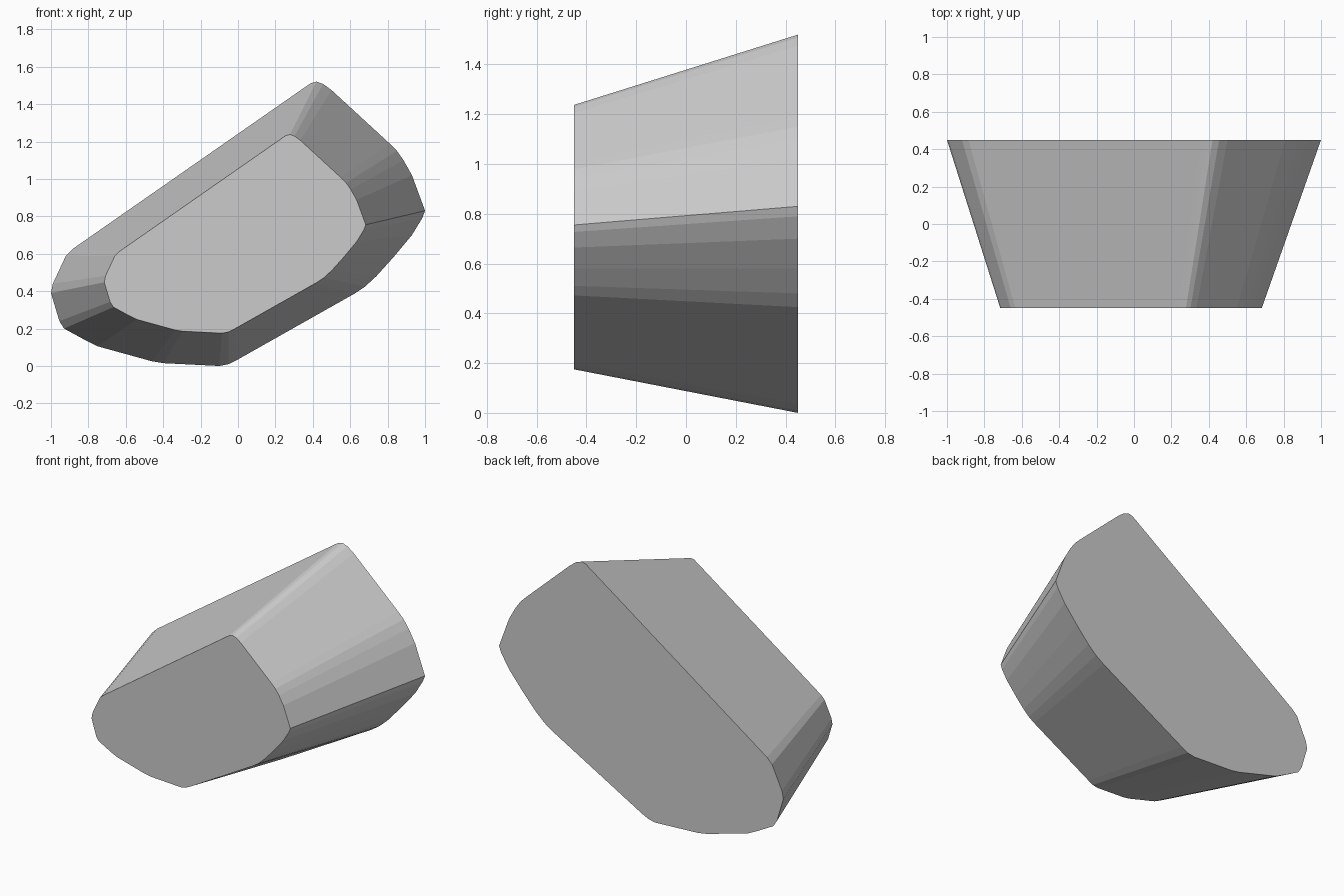
import bpy, bmesh

if "Cube" in bpy.data.objects:
    bpy.data.objects.remove(bpy.data.objects["Cube"])

# Outline of the large rear face (x, z), clockwise seen from the front
OUTLINE = [(-0.92, 0.59), (-0.885, 0.625), (0.36, 1.492), (0.39, 1.512), (0.42, 1.52),
           (0.455, 1.508), (0.50, 1.475), (0.81, 1.19), (0.85, 1.15), (0.885, 1.10),
           (0.93, 1.02), (1.0, 0.83), (0.985, 0.79), (0.93, 0.70), (0.83, 0.58),
           (0.74, 0.48), (0.68, 0.425), (0.62, 0.385), (0.0, 0.035), (-0.05, 0.01),
           (-0.10, 0.0), (-0.40, 0.015), (-0.46, 0.025), (-0.75, 0.105), (-0.82, 0.14),
           (-0.93, 0.20), (-0.955, 0.24), (-1.0, 0.39), (-0.99, 0.44)]
HALF_DEPTH = 0.45
TAPER = 0.699                     # front face size relative to the rear face
SHIFT_X, SHIFT_Z = -0.016, 0.175

grey = bpy.data.materials.new("plain grey")
grey.diffuse_color = (0.6, 0.6, 0.6, 1)
grey.use_nodes = True
grey.node_tree.nodes["Principled BSDF"].inputs["Base Color"].default_value = grey.diffuse_color

# Tapered rock block: rear outline lofted to the smaller front outline
bm = bmesh.new()
rear = [bm.verts.new((x, HALF_DEPTH, z)) for x, z in OUTLINE]
front = [bm.verts.new((x * TAPER + SHIFT_X, -HALF_DEPTH, z * TAPER + SHIFT_Z))
         for x, z in OUTLINE]
bm.faces.new(rear)
bm.faces.new(front)
n = len(OUTLINE)
for i in range(n):
    j = (i + 1) % n
    bm.faces.new((rear[i], rear[j], front[j], front[i]))
bmesh.ops.recalc_face_normals(bm, faces=bm.faces)

mesh = bpy.data.meshes.new("tapered_block")
bm.to_mesh(mesh)
bm.free()
mesh.materials.append(grey)
block = bpy.data.objects.new("tapered_block", mesh)
bpy.context.collection.objects.link(block)
